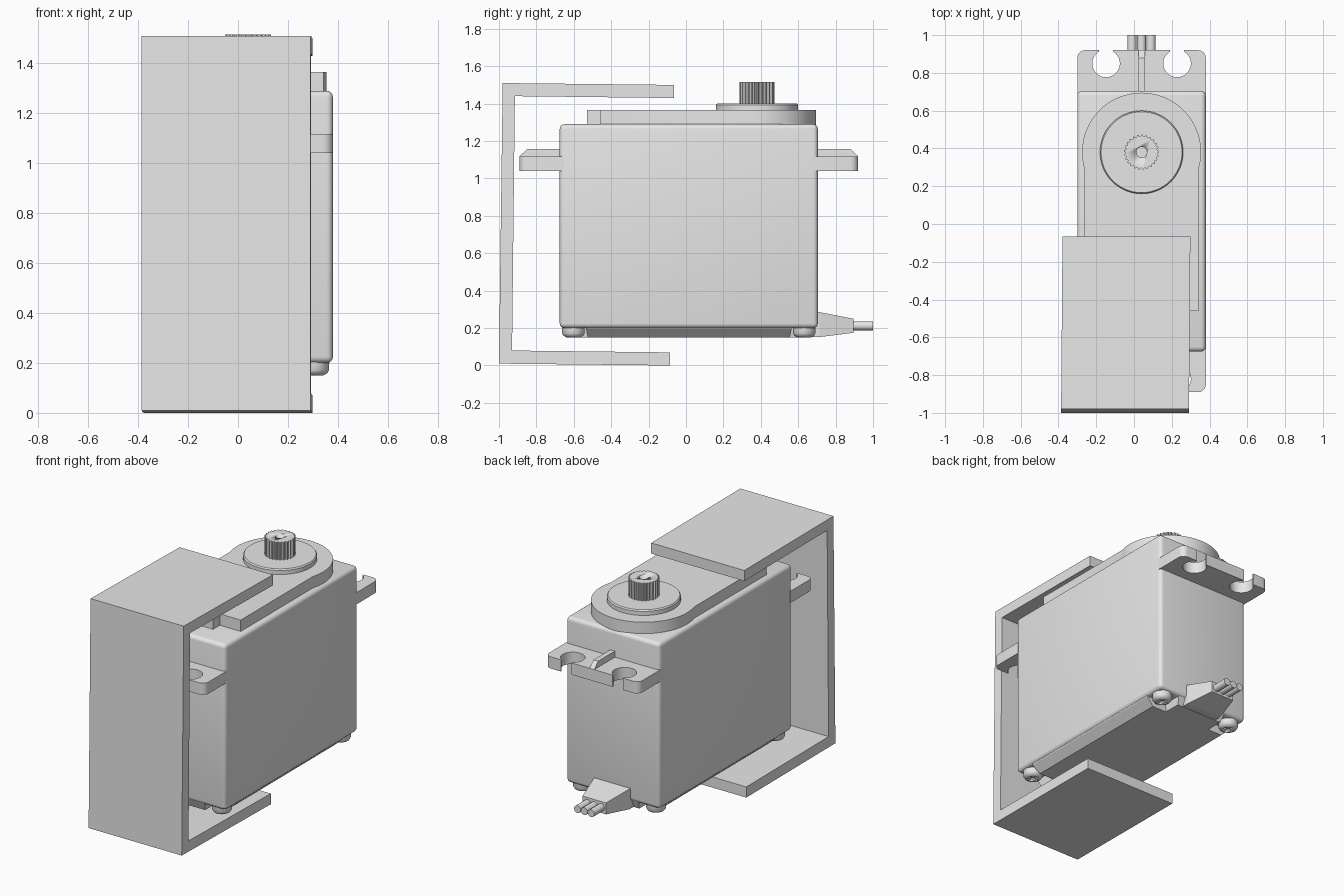
import bpy, bmesh, math
from mathutils import Vector

cube = bpy.data.objects.get("Cube")
if cube:
    bpy.data.objects.remove(cube, do_unlink=True)

CX, CY = 0.04, 0.015          # centre of the motor case
SHAFT_Y = 0.38

grey = bpy.data.materials.new("plain_grey")
grey.use_nodes = True
grey.diffuse_color = (0.8, 0.8, 0.8, 1)
grey.node_tree.nodes["Principled BSDF"].inputs["Base Color"].default_value = grey.diffuse_color


def finish(name, bm, smooth=True):
    bmesh.ops.recalc_face_normals(bm, faces=bm.faces)
    mesh = bpy.data.meshes.new(name)
    bm.to_mesh(mesh)
    bm.free()
    mesh.materials.append(grey)
    ob = bpy.data.objects.new(name, mesh)
    bpy.context.collection.objects.link(ob)
    bpy.ops.object.select_all(action='DESELECT')
    ob.select_set(True)
    bpy.context.view_layer.objects.active = ob
    if smooth:
        bpy.ops.object.shade_smooth_by_angle(angle=math.radians(35))
    return ob


def loft(name, loops, smooth=True):
    """Skin matching loops of 3D points and cap both ends."""
    bm = bmesh.new()
    rings = [[bm.verts.new(p) for p in loop] for loop in loops]
    for a, b in zip(rings, rings[1:]):
        for i in range(len(a)):
            j = (i + 1) % len(a)
            bm.faces.new((a[i], a[j], b[j], b[i]))
    bm.faces.new(rings[0])
    bm.faces.new(rings[-1])
    return finish(name, bm, smooth)


def prism(name, outline, z0, z1):
    return loft(name, [[(x, y, z) for x, y in outline] for z in (z0, z1)])


def side_prism(name, outline, x0, x1, skew=0.0):
    """Extrude a side profile of (y, z) points across x."""
    return loft(name, [[(x + skew * (y + 1), y, z) for y, z in outline] for x in (x0, x1)], False)


def arc(cx, cy, r, a0, a1, n):
    angles = [math.radians(a0 + (a1 - a0) * i / n) for i in range(n + 1)]
    return [(cx + r * math.cos(a), cy + r * math.sin(a)) for a in angles]


def circle(cx, cy, r, n=64):
    return arc(cx, cy, r, 0, 360, n)[:-1]


def turned(name, cx, cy, steps, n=64):
    """Stack of circles given as (radius, z)."""
    return loft(name, [[(x, y, z) for x, y in circle(cx, cy, r, n)] for r, z in steps])


def cut(target, cutter):
    mod = target.modifiers.new("cut", 'BOOLEAN')
    mod.operation, mod.object, mod.solver = 'DIFFERENCE', cutter, 'EXACT'
    bpy.ops.object.select_all(action='DESELECT')
    target.select_set(True)
    bpy.context.view_layer.objects.active = target
    bpy.ops.object.modifier_apply(modifier=mod.name)
    bpy.data.objects.remove(cutter, do_unlink=True)


# Rounded motor case
bm = bmesh.new()
bmesh.ops.create_cube(bm, size=1)
for v in bm.verts:
    v.co = Vector((v.co.x * 0.68 + CX, v.co.y * 1.38 + CY, v.co.z * 1.09 + 0.745))
bmesh.ops.bevel(bm, geom=bm.edges[:], offset=0.025, segments=4, profile=0.5, affect='EDGES')
finish("motor_case", bm)


# Bottom cover: chamfered plate notched around the screws
def notched(hx, hy, nx, ny, z):
    pts = []
    for sx, sy in ((1, 1), (-1, 1), (-1, -1), (1, -1)):
        corner = [(hx, ny), (nx, ny), (nx, hy)]
        if sx * sy < 0:
            corner.reverse()
        pts += [(CX + sx * x, CY + sy * y, z) for x, y in corner]
    return pts


loft("bottom_cover", [notched(0.33, 0.68, 0.18, 0.55, 0.21),
                      notched(0.325, 0.675, 0.18, 0.55, 0.197),
                      notched(0.275, 0.655, 0.17, 0.54, 0.15)], False)

# Corner screws with cross recess
for sx in (-1, 1):
    for sy in (-1, 1):
        x, y = CX + sx * 0.265, CY + sy * 0.617
        screw = turned("case_screw", x, y, [(0.06, 0.21), (0.06, 0.172), (0.052, 0.158), (0.036, 0.15)], 32)
        for w, d in ((0.032, 0.008), (0.008, 0.032)):
            box = [(x - w, y - d), (x + w, y - d), (x + w, y + d), (x - w, y + d)]
            cut(screw, prism("cross_cutter", box, 0.14, 0.168))

# Gear cover: round end around the shaft, notched far end
R, HW = 0.315, 0.302
bend = math.degrees(math.acos(HW / R))
outline = arc(CX, SHAFT_Y, R, -bend, 180 + bend, 64)
outline += [(CX - HW, -0.46), (CX - 0.15, -0.46), (CX - 0.15, -0.53),
            (CX + 0.15, -0.53), (CX + 0.15, -0.46), (CX + HW, -0.46)]
prism("gear_cover", outline, 1.28, 1.365)
turned("shaft_collar", CX, SHAFT_Y, [(0.22, 1.36), (0.22, 1.392), (0.214, 1.4)])

# Splined output shaft with a screw hole
TEETH = 25
spline = []
for i in range(TEETH * 4):
    r = 0.093 if i % 4 < 2 else 0.084
    a = math.tau * i / (TEETH * 4)
    spline.append((CX + r * math.cos(a), SHAFT_Y + r * math.sin(a)))
shaft = prism("output_shaft", spline, 1.39, 1.515)
cut(shaft, turned("hole_cutter", CX, SHAFT_Y, [(0.028, 1.42), (0.028, 1.6)], 24))

# Mounting ears with open screw slots, and their centre ribs
HOLE_X, HOLE_V, HOLE_R, SLOT, EDGE = 0.188, 0.835, 0.073, 0.038, 0.905
gap = math.degrees(math.asin(SLOT / HOLE_R))
ear = [(-0.34, 0.67), (0.34, 0.67)] + arc(0.30, EDGE - 0.04, 0.04, 0, 90, 6)
for hx in (HOLE_X, -HOLE_X):
    ear += [(hx + SLOT, EDGE)] + arc(hx, HOLE_V, HOLE_R, 90 - gap, gap - 270, 28) + [(hx - SLOT, EDGE)]
ear += arc(-0.30, EDGE - 0.04, 0.04, 90, 180, 6)
rib = [(0.67, 1.1), (EDGE, 1.1), (EDGE, 1.118), (EDGE - 0.04, 1.157), (0.67, 1.157)]
for end, s in (("back", 1), ("front", -1)):
    prism(end + "_mounting_ear", [(CX + x, CY + s * v) for x, v in ear], 1.04, 1.117)
    side_prism(end + "_ear_rib", [(CY + s * v, z) for v, z in rib], CX - 0.017, CX + 0.017)


# Cable strain relief and three wires
def rect_y(hx, z0, z1, y):
    return [(CX - hx, y, z0), (CX + hx, y, z0), (CX + hx, y, z1), (CX - hx, y, z1)]


loft("cable_boot", [rect_y(0.13, 0.152, 0.285, 0.66), rect_y(0.13, 0.152, 0.285, 0.715),
                    rect_y(0.085, 0.175, 0.25, 0.895)], False)
for i in (-1, 0, 1):
    ring = circle(CX + i * 0.05, 0.212, 0.024, 20)
    loft("cable_wire", [[(x, y, z) for x, z in ring] for y in (0.87, 1.0)])

# C-shaped bracket, sitting slightly askew
side_prism("bracket", [(-0.065, 1.5), (-0.98, 1.51), (-1.0, 0.01), (-0.085, 0.0),
                       (-0.085, 0.07), (-0.93, 0.08), (-0.915, 1.44), (-0.065, 1.43)],
           -0.386, 0.291, 0.008)
